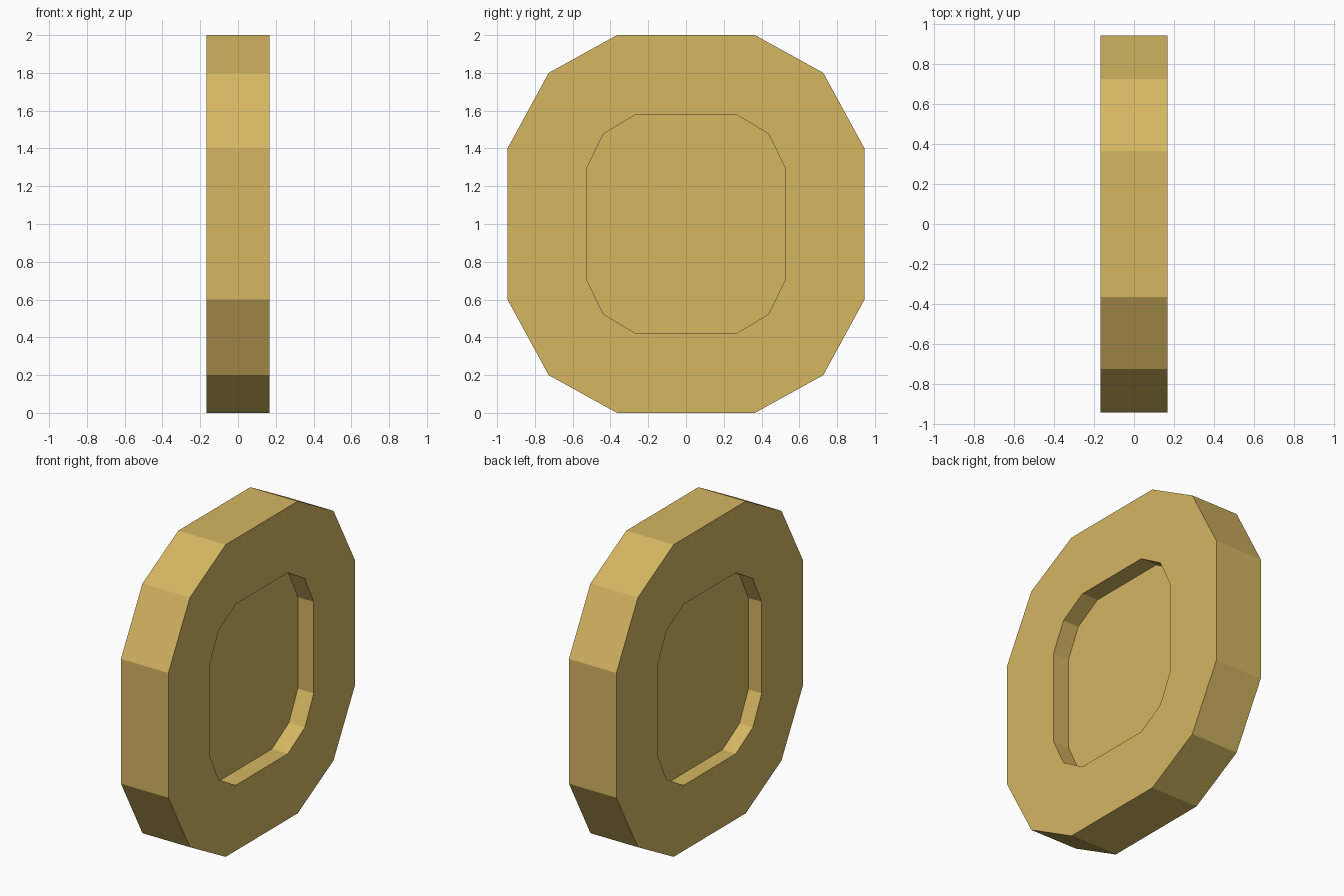
import bpy, bmesh

if "Cube" in bpy.data.objects:
    bpy.data.objects.remove(bpy.data.objects["Cube"])

HALF = 0.168                      # half thickness along x
OUTER = [(0.365, 1.0), (0.727, 0.80), (0.945, 0.40)]   # quarter profiles (y, z from centre)
INNER = [(0.265, 0.58), (0.437, 0.477), (0.527, 0.293)]

gold = bpy.data.materials.new("gold")
gold.diffuse_color = (0.66, 0.465, 0.12, 1)
gold.use_nodes = True
gold.node_tree.nodes["Principled BSDF"].inputs["Base Color"].default_value = gold.diffuse_color


def full(quarter):
    """Mirror a quarter profile into a closed twelve-sided outline."""
    right = quarter + [(y, -z) for y, z in reversed(quarter)]
    return right + [(-y, z) for y, z in reversed(right)]


bm = bmesh.new()


def ring(quarter, x):
    return [bm.verts.new((x, y, z + 1.0)) for y, z in full(quarter)]


def bridge(a, b):
    n = len(a)
    for i in range(n):
        j = (i + 1) % n
        bm.faces.new((a[i], a[j], b[j], b[i]))


# Coin: rings from one recessed floor, around the rim, to the other floor
rings = [
    ring(INNER, -HALF + 0.095), ring(INNER, -HALF), ring(OUTER, -HALF),
    ring(OUTER, HALF), ring(INNER, HALF), ring(INNER, HALF - 0.113),
]
for a, b in zip(rings, rings[1:]):
    bridge(a, b)
bm.faces.new(rings[0])
bm.faces.new(rings[-1])
bmesh.ops.recalc_face_normals(bm, faces=bm.faces[:])

mesh = bpy.data.meshes.new("coin")
bm.to_mesh(mesh)
bm.free()
mesh.materials.append(gold)
bpy.context.collection.objects.link(bpy.data.objects.new("coin", mesh))
